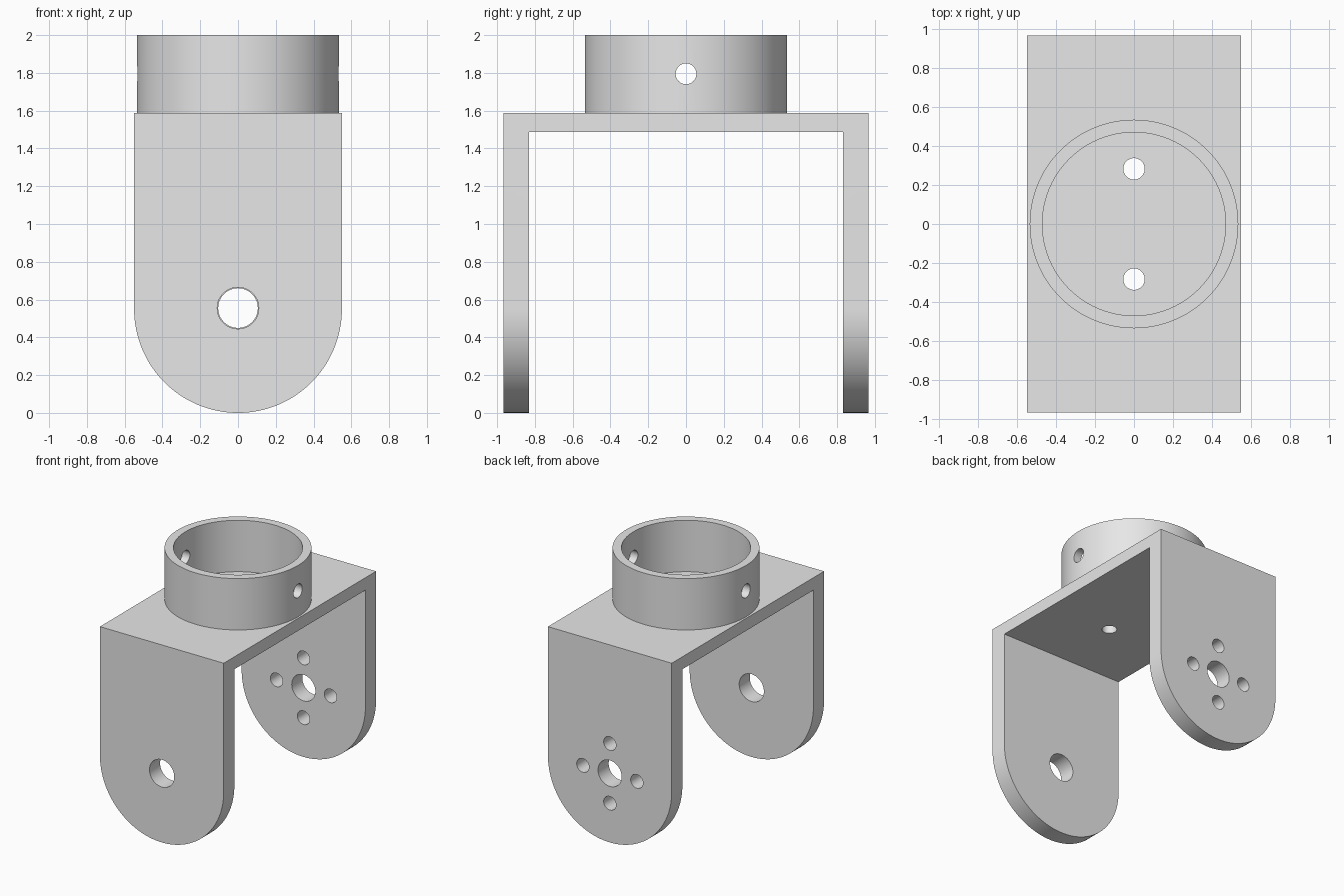
import bpy, bmesh
from math import pi, cos, sin
from mathutils import Matrix, Vector

cube = bpy.data.objects.get("Cube")
if cube:
    bpy.data.objects.remove(cube, do_unlink=True)

# Overall sizes
HALF_W, HALF_D = 0.55, 0.967      # bracket half width and half depth
INNER_D = 0.832                   # inner face of the arms
PLATE_LOW, PLATE_TOP, TOP = 1.487, 1.587, 2.0
PIVOT_Z, COLLAR_Z = 0.555, 1.795

grey = bpy.data.materials.new("plain grey")
grey.use_nodes = True
grey.diffuse_color = (0.8, 0.8, 0.8, 1)
grey.node_tree.nodes["Principled BSDF"].inputs["Base Color"].default_value = (0.8, 0.8, 0.8, 1)


def new_object(name, bm):
    bmesh.ops.recalc_face_normals(bm, faces=bm.faces)
    mesh = bpy.data.meshes.new(name)
    bm.to_mesh(mesh)
    bm.free()
    mesh.materials.append(grey)
    obj = bpy.data.objects.new(name, mesh)
    bpy.context.collection.objects.link(obj)
    return obj


def prism(name, outline, sweep):
    """Extrude a closed outline along the sweep vector."""
    bm = bmesh.new()
    face = bm.faces.new([bm.verts.new(p) for p in outline])
    geom = bmesh.ops.extrude_face_region(bm, geom=[face], use_keep_orig=True)["geom"]
    moved = [v for v in geom if isinstance(v, bmesh.types.BMVert)]
    bmesh.ops.translate(bm, verts=moved, vec=sweep)
    return new_object(name, bm)


def rod(name, centre, axis, radius, length, segments=48):
    bm = bmesh.new()
    turn = Vector(axis).to_track_quat("Z", "Y").to_matrix().to_4x4()
    bmesh.ops.create_cone(bm, cap_ends=True, segments=segments, radius1=radius,
                          radius2=radius, depth=length,
                          matrix=Matrix.Translation(centre) @ turn)
    return new_object(name, bm)


def carve(obj, tools, operation="DIFFERENCE"):
    """Apply booleans, then remove the helper objects."""
    for tool in tools:
        tool.hide_render = True
        mod = obj.modifiers.new("carve", "BOOLEAN")
        mod.operation, mod.solver, mod.object = operation, "EXACT", tool
    bpy.context.view_layer.update()
    graph = bpy.context.evaluated_depsgraph_get()
    mesh = bpy.data.meshes.new_from_object(obj.evaluated_get(graph))
    obj.modifiers.clear()
    obj.data = mesh
    for tool in tools:
        bpy.data.objects.remove(tool, do_unlink=True)


# Bracket: U-shaped side profile, trimmed to arms with round ends
u_half = [(HALF_D, PLATE_TOP), (HALF_D, 0), (INNER_D, 0), (INNER_D, PLATE_LOW)]
u_shape = u_half + [(-y, z) for y, z in reversed(u_half)]
bracket = prism("bracket", [(-0.7, y, z) for y, z in u_shape], (1.4, 0, 0))
arc = [(HALF_W * cos(a), HALF_W + HALF_W * sin(a))
       for a in (pi + pi * i / 64 for i in range(65))]
tongue = arc + [(HALF_W, 1.8), (-HALF_W, 1.8)]
carve(bracket, [prism("tongue", [(x, -1.2, z) for x, z in tongue], (0, 2.4, 0))],
      "INTERSECT")

# Pivot holes, the ring of four screw holes in the back arm, and the plate holes
arm_y = (HALF_D + INNER_D) / 2
holes = [rod("front_pivot_cut", (0, -arm_y, PIVOT_Z), (0, 1, 0), 0.11, 0.4),
         rod("back_pivot_cut", (0, arm_y, PIVOT_Z), (0, 1, 0), 0.105, 0.4)]
for i in range(4):
    a = i * pi / 2
    holes.append(rod("screw_cut", (0.24 * cos(a), arm_y, PIVOT_Z + 0.24 * sin(a)),
                     (0, 1, 0), 0.055, 0.4, 32))
for side in (-1, 1):
    holes.append(rod("plate_cut", (0, side * 0.283, PLATE_LOW), (0, 0, 1), 0.055, 0.5, 32))
carve(bracket, holes)

# Collar: open tube on the plate with a cross hole through both sides
mid, height = (PLATE_TOP + TOP) / 2, TOP - PLATE_TOP
collar = rod("collar", (0, 0, mid), (0, 0, 1), 0.535, height, 96)
carve(collar, [rod("bore_cut", (0, 0, mid), (0, 0, 1), 0.47, height + 0.2, 96),
               rod("cross_cut", (0, 0, COLLAR_Z), (1, 0, 0), 0.055, 1.4, 32)])

# Smooth the curved walls, keep the rims sharp
for obj in (bracket, collar):
    bpy.ops.object.select_all(action="DESELECT")
    obj.select_set(True)
    bpy.context.view_layer.objects.active = obj
    bpy.ops.object.shade_smooth_by_angle(angle=pi / 6)
